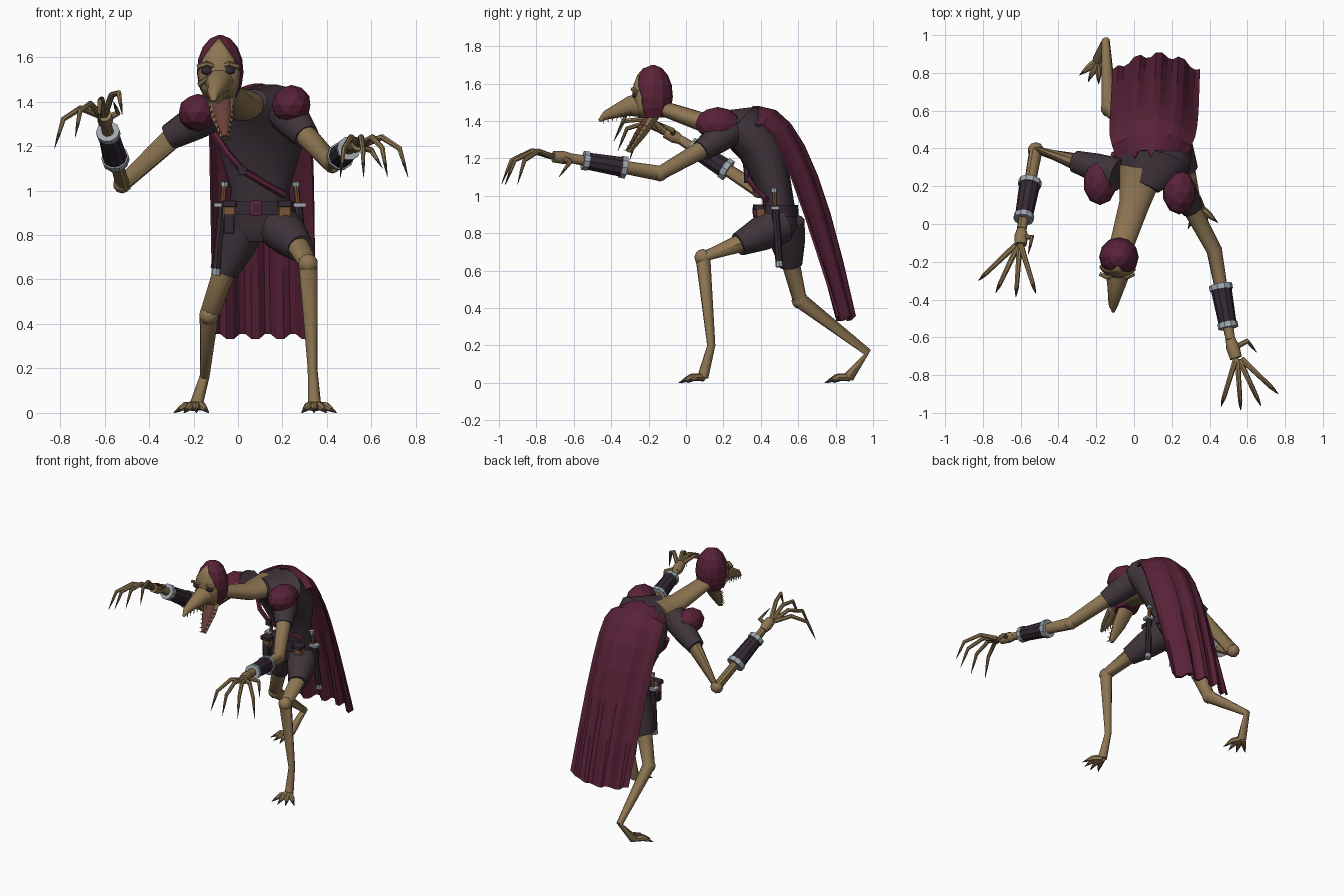
import bpy, bmesh, math
from mathutils import Vector

if "Cube" in bpy.data.objects:
    bpy.data.objects.remove(bpy.data.objects["Cube"])


def material(name, *colour):
    mat = bpy.data.materials.new(name)
    mat.use_nodes = True
    mat.diffuse_color = (*colour, 1)
    mat.node_tree.nodes["Principled BSDF"].inputs["Base Color"].default_value = (*colour, 1)
    return mat


skin = material("tan skin", .27, .18, .085)
maroon = material("maroon cloth", .1, .016, .04)
dark = material("dark cloth", .05, .035, .044)
leather = material("dark leather", .035, .022, .033)
metal = material("grey metal", .34, .39, .43)
mouth = material("mouth red", .14, .05, .04)
brown = material("brown leather", .2, .09, .04)
claw = material("dark claw", .06, .045, .035)
tooth = material("pale tooth", .4, .3, .16)


def finish(name, bm, mat, smooth):
    bmesh.ops.recalc_face_normals(bm, faces=bm.faces)
    mesh = bpy.data.meshes.new(name)
    bm.to_mesh(mesh)
    bm.free()
    mesh.materials.append(mat)
    ob = bpy.data.objects.new(name, mesh)
    bpy.context.collection.objects.link(ob)
    if smooth:
        bpy.ops.object.select_all(action='DESELECT')
        ob.select_set(True)
        bpy.context.view_layer.objects.active = ob
        bpy.ops.object.shade_smooth_by_angle(angle=math.radians(40))
    return ob


# Tube through the joints; radii are spread evenly and flat squashes the section
def add_tube(bm, joints, radii, sides, flat):
    joints = [Vector(j) for j in joints]
    across = Vector((1, 0, 0))
    rings = []
    for i, joint in enumerate(joints):
        before, after = joints[max(i - 1, 0)], joints[min(i + 1, len(joints) - 1)]
        along = (after - before).normalized()
        across = (across - along * across.dot(along)).normalized()
        up = along.cross(across) * flat
        turns = [k * math.tau / sides for k in range(sides)]
        rings.append([bm.verts.new(joint + (across * math.cos(t) + up * math.sin(t)) * radii[i])
                      for t in turns])
    for low, high in zip(rings, rings[1:]):
        for k in range(sides):
            n = (k + 1) % sides
            bm.faces.new((low[k], low[n], high[n], high[k]))
    bm.faces.new(rings[0])
    bm.faces.new(rings[-1])


def tube(name, mat, joints, radii, sides=10, flat=1, smooth=True):
    bm = bmesh.new()
    add_tube(bm, joints, radii, sides, flat)
    return finish(name, bm, mat, smooth)


def spikes(name, mat, pairs, radius):
    bm = bmesh.new()
    for root, tip in pairs:
        add_tube(bm, (root, tip), (radius, radius / 8), 6, 1)
    return finish(name, bm, mat, True)


def solid(name, mat, centre, size, ball=True, smooth=False):
    bm = bmesh.new()
    if ball:
        bmesh.ops.create_icosphere(bm, subdivisions=2, radius=1)
    else:
        bmesh.ops.create_cube(bm, size=1)
        bmesh.ops.bevel(bm, geom=bm.edges[:], offset=.1, segments=1, affect='EDGES')
    bmesh.ops.scale(bm, vec=size, verts=bm.verts)
    bmesh.ops.translate(bm, vec=centre, verts=bm.verts)
    return finish(name, bm, mat, smooth)


def sheet(name, mat, columns, rows, rule, thickness, smooth):
    bm = bmesh.new()
    grid = [[bm.verts.new(rule(i, j)) for i in range(columns)] for j in range(rows)]
    for low, high in zip(grid, grid[1:]):
        for i in range(columns - 1):
            bm.faces.new((low[i], low[i + 1], high[i + 1], high[i]))
    ob = finish(name, bm, mat, smooth)
    solidify = ob.modifiers.new("thickness", 'SOLIDIFY')
    solidify.thickness = thickness
    solidify.offset = 0


# Finger or toe ending in a claw
def digit(name, joints, radius):
    joints = [Vector(j) for j in joints]
    claw_root = joints[-2].lerp(joints[-1], .5)
    taper = [radius * (1 - k / 8) for k in range(len(joints) - 1)]
    tube(name, skin, joints[:-1] + [claw_root], taper + [radius / 2], sides=7)
    spikes(name + "_claw", claw, [(claw_root, joints[-1])], radius / 2)


def heading(angle):
    return Vector((math.sin(angle), -math.cos(angle), 0))


# Torso, neck and belt
tube("torso", dark, [(.1, .5, .77), (.1, .5, .84), (.1, .49, 1), (.1, .4, 1.27), (.1, .32, 1.37), (.05, .2, 1.4)],
     (.09, .155, .13, .21, .2, .09), sides=16, flat=.63)
tube("neck", skin, [(.04, .29, 1.38), (0, .1, 1.39), (-.08, -.16, 1.48)], (.12, .08, .06), sides=14, flat=.65)
tube("belt", leather, [(.1, .49, .89), (.1, .49, .95)], (.166, .16), sides=16, flat=.68)
solid("buckle", maroon, (.08, .37, .92), (.055, .025, .07), ball=False)
solid("buckle_centre", leather, (.08, .36, .92), (.025, .01, .035), ball=False)
for side, x in (("left", .21), ("right", -.04)):
    solid(side + "_pouch", brown, (x, .4, .91), (.06, .05, .08), ball=False)
    solid(side + "_pouch_flap", leather, (x, .39, .94), (.07, .06, .03), ball=False)
solid("hanging_pouch", leather, (-.04, .39, .85), (.05, .04, .09), ball=False)
tube("chest_strap", maroon, [(-.11, .37, 1.26), (-.05, .32, 1.17), (.02, .33, 1.09), (.21, .43, .98)],
     [.017] * 4, sides=6)
solid("strap_clasp", leather, (.02, .32, 1.09), (.04, .02, .04), ball=False)

# Hood with a peaked face opening
head_radius = .105


def hood_ring(j):
    turn = math.pi * (2 + j) / 8.2
    return head_radius * math.sin(turn), Vector((-.08, -.175, 1.536 - .164 * math.cos(turn)))


def face_point(i, j):
    radius, centre = hood_ring(j)
    spread = min(1.05, .35 * (5 - j) + .05)
    return centre + heading((i / 4 - 1) * spread - .1) * radius * 1.04


rings = [hood_ring(j) for j in range(7)]
tube("hood", maroon, [centre for _, centre in rings], [radius for radius, _ in rings], sides=12, smooth=False)
sheet("face", skin, 9, 6, face_point, thickness=.008, smooth=True)

# Beak, mouth and teeth
tube("upper_beak", skin, [(-.08, -.22, 1.49), (-.09, -.3, 1.48), (-.11, -.43, 1.43), (-.11, -.465, 1.4)],
     (.075, .054, .025, .008))
hinge, chin = Vector((-.08, -.17, 1.43)), Vector((-.06, -.3, 1.235))
tube("lower_jaw", skin, [hinge, hinge.lerp(chin, .5), chin], (.062, .05, .018), flat=.5)
lining = Vector((0, -.016, .009))
tube("mouth_lining", mouth, [hinge + lining, hinge.lerp(chin, .5) + lining, chin + lining],
     (.048, .039, .012), flat=.5)


def tooth_row(name, start, end, start_width, end_width, bite):
    pairs = []
    for side in (-1, 1):
        for k in range(7):
            f = k / 6
            offset = Vector((side * (start_width + (end_width - start_width) * f), 0, 0))
            root = Vector(start).lerp(Vector(end), f) + offset
            pairs.append((root, root + Vector(bite)))
    spikes(name, tooth, pairs, .006)


tooth_row("upper_teeth", (-.09, -.3, 1.45), (-.11, -.44, 1.42), .05, .015, bite=(0, 0, -.035))
tooth_row("lower_teeth", hinge.lerp(chin, .3), chin, .052, .014, bite=(0, -.035, .012))

# Eyes, brows and cheeks
for side, x, out in (("left", -.04, 1), ("right", -.14, -1)):
    eye = Vector((x, -.27, 1.54))
    jaw_corner = hinge + Vector((out * .055, 0, 0))
    cheek = eye + Vector((out * .03, .04, -.06))
    solid(side + "_eye", leather, eye, (.028, .018, .02), smooth=True)
    tube(side + "_brow", skin, [eye + Vector((out * t, abs(t) / 2 - .015, .03 - abs(t) / 3))
                                for t in (-.03, 0, .04)], [.012] * 3, sides=6)
    tube(side + "_cheek", skin, [eye - Vector((out * .02, .02, .025)), cheek, jaw_corner], [.014] * 3, sides=6)


# Sleeve, arm, bracer and hand; lift raises the inner fingers
def arm(side, out, chest, hem, elbow, wrist, palm, thumb, lift):
    chest, hem, elbow, wrist, palm = (Vector(p) for p in (chest, hem, elbow, wrist, palm))
    tube(side + "_sleeve", dark, [chest, chest.lerp(hem, .5), hem], (.09, .08, .06))
    tube(side + "_arm", skin, [chest.lerp(hem, .8), elbow, wrist], (.052, .042, .026))
    solid(side + "_elbow", skin, elbow, [.043] * 3, smooth=True)
    near, far = elbow.lerp(wrist, .4), elbow.lerp(wrist, .86)
    tube(side + "_bracer", leather, [near, far], (.056, .047), smooth=False)
    for part, f, radius in (("near", -.03, .062), ("far", .9, .054)):
        tube(f"{side}_bracer_{part}_rim", metal, [near.lerp(far, f), near.lerp(far, f + .13)],
             [radius] * 2, smooth=False)
    tube(side + "_palm", skin, [wrist, wrist.lerp(palm, .4), palm], (.026, .036, .032))
    for k in range(4):
        angle = .37 * k - .3
        reach = heading(out * angle) * .27
        knuckle = palm + heading(out * (angle + .6)) * .01 * k
        joints = [knuckle + reach * f + Vector((0, 0, bend + lift * (3 - k) * f))
                  for f, bend in ((0, 0), (.4, .03), (.8, -.02), (1, -.15))]
        digit(f"{side}_finger_{k}", joints, .016)
    digit(side + "_thumb", [wrist.lerp(palm, .5)] + thumb, .016)


arm("left", 1, chest=(.2, .26, 1.37), hem=(.31, .08, 1.24), elbow=(.425, -.14, 1.12), wrist=(.51, -.61, 1.2),
    palm=(.54, -.71, 1.21), thumb=[(.6, -.62, 1.18), (.65, -.68, 1.1)], lift=0)
arm("right", -1, chest=(-.08, .26, 1.37), hem=(-.31, .33, 1.24), elbow=(-.52, .39, 1.03), wrist=(-.595, -.03, 1.3),
    palm=(-.6, -.11, 1.34), thumb=[(-.54, -.07, 1.35), (-.56, -.16, 1.4)], lift=.05)
solid("left_shoulder_pad", maroon, (.24, .17, 1.385), (.09, .12, .09))
solid("right_shoulder_pad", maroon, (-.18, .22, 1.35), (.09, .12, .085))


# Shorts, leg and clawed foot
def leg(side, hip, hem, knee, ankle, ball, turn):
    hip, hem, ball = Vector(hip), Vector(hem), Vector(ball)
    tube(side + "_shorts_leg", dark, [hip, hip.lerp(hem, .5), hem], (.105, .092, .063), sides=12)
    tube(side + "_leg", skin, [hip.lerp(hem, .9), knee, ankle, ball], (.052, .043, .022, .03))
    solid(side + "_knee", skin, knee, [.046] * 3, smooth=True)
    for k in range(4):
        tip = ball + heading(turn + .45 * (k - 1.5)) * .13
        middle = ball.lerp(tip, .5)
        tip.z = 0
        digit(f"{side}_toe_{k}", [ball, middle, tip], .022)


leg("left", hip=(.17, .51, .85), hem=(.28, .28, .74), knee=(.315, .09, .67), ankle=(.335, .135, .2),
    ball=(.345, .09, .03), turn=.2)
leg("right", hip=(.03, .53, .86), hem=(-.065, .56, .63), knee=(-.13, .61, .44), ankle=(-.15, .97, .165),
    ball=(-.19, .87, .03), turn=-.2)


# Cape with pleats, a wavy hem and a jagged collar edge
def cape_point(i, j):
    u, v = i / 8 - 1, j / 7
    pleat = .012 * (-1) ** (i // 2)
    width = .23 - .06 * (1 - v) ** 6
    wrap = .03 + .1 * math.sin(.8 * math.pi * v)
    jag = .035 if j == 0 and i % 4 == 0 else 0
    hem = pleat if j == 7 else 0
    return (.09 + .03 * v + width * u, .39 + .5 * v ** .9 - wrap * u * u + pleat * v - jag,
            1.475 - 1.13 * v * v - .1 * (u * (1 - v)) ** 2 + hem)


sheet("cape", maroon, 17, 8, cape_point, thickness=.014, smooth=False)

# Daggers in scabbards
for side, top, tip in (("left", (.26, .47, 1.04), (.3, .5, .62)), ("right", (-.06, .47, 1.04), (-.1, .5, .62))):
    top, tip = Vector(top), Vector(tip)
    for part, mat, start, end, radius in (("pommel", metal, 0, .05, .018), ("hilt", brown, .04, .25, .012),
                                          ("scabbard", leather, .26, .95, .02), ("tip", metal, .93, 1, .021)):
        tube(f"{side}_dagger_{part}", mat, [top.lerp(tip, start), top.lerp(tip, end)], [radius] * 2, sides=8)
    solid(side + "_dagger_guard", metal, top.lerp(tip, .25), (.075, .05, .02), ball=False)
